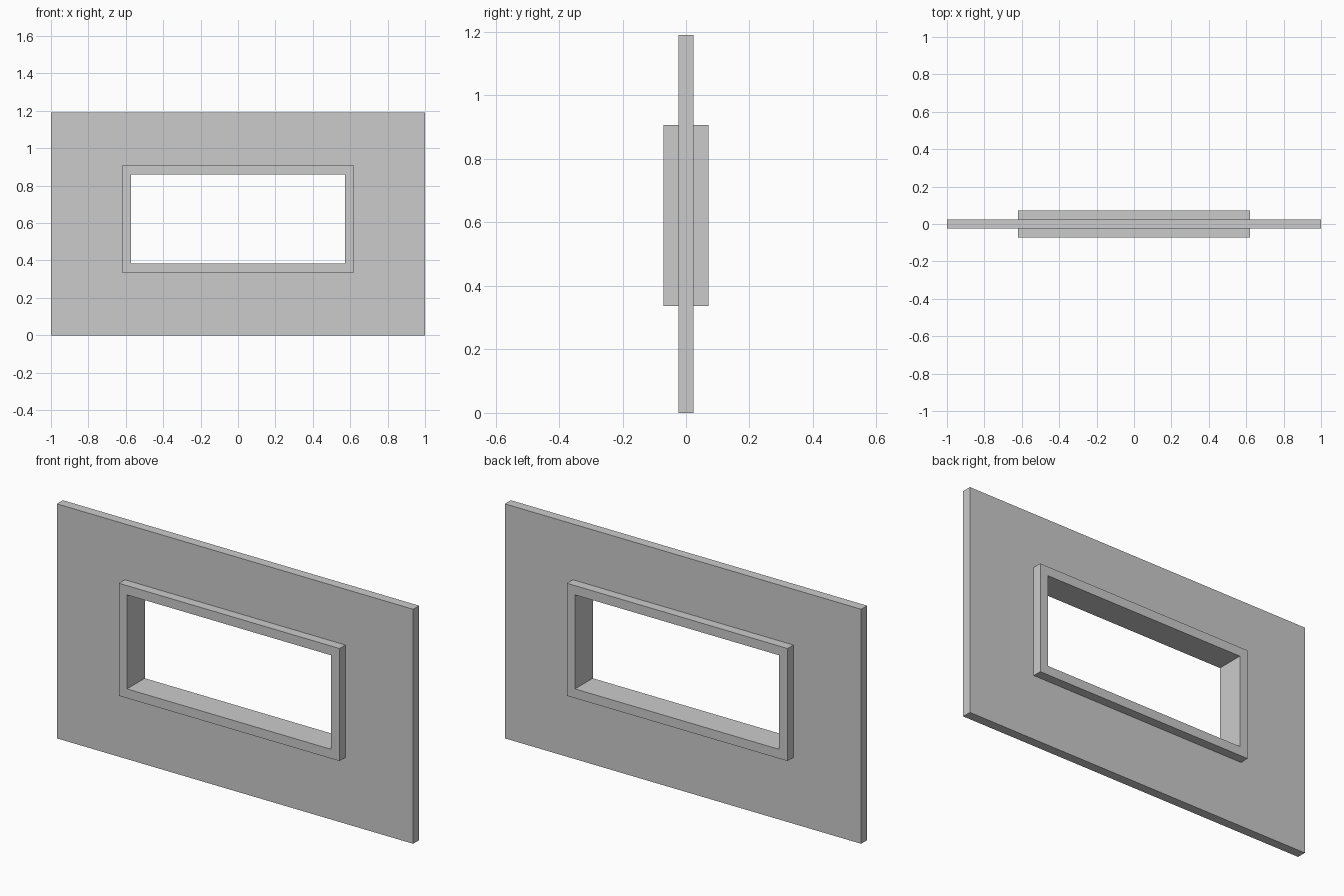
import bpy, bmesh

if "Cube" in bpy.data.objects:
    bpy.data.objects.remove(bpy.data.objects["Cube"])


def rect(x, z0, z1):
    return [(-x, z0), (x, z0), (x, z1), (-x, z1)]


def pierced_slab(name, outer, inner, half_depth):
    """Rectangular slab with a rectangular opening, centred on y = 0."""
    bm = bmesh.new()
    o = [bm.verts.new((x, -half_depth, z)) for x, z in outer]
    i = [bm.verts.new((x, -half_depth, z)) for x, z in inner]
    faces = []
    for a in range(4):
        b = (a + 1) % 4
        faces.append(bm.faces.new((o[a], o[b], i[b], i[a])))
    ext = bmesh.ops.extrude_face_region(bm, geom=faces, use_keep_orig=True)
    moved = [v for v in ext["geom"] if isinstance(v, bmesh.types.BMVert)]
    bmesh.ops.translate(bm, verts=moved, vec=(0, 2 * half_depth, 0))
    bmesh.ops.recalc_face_normals(bm, faces=bm.faces)
    mesh = bpy.data.meshes.new(name)
    bm.to_mesh(mesh)
    bm.free()
    obj = bpy.data.objects.new(name, mesh)
    bpy.context.collection.objects.link(obj)
    return obj


frame_outline = rect(0.619, 0.336, 0.907)
opening = rect(0.573, 0.383, 0.860)

# Wall panel, cut out where the window frame sits
pierced_slab("wall_panel", rect(1.0, 0.0, 1.19), frame_outline, 0.024)

# Window frame, standing proud on both sides of the wall
pierced_slab("window_frame", frame_outline, opening, 0.071)
